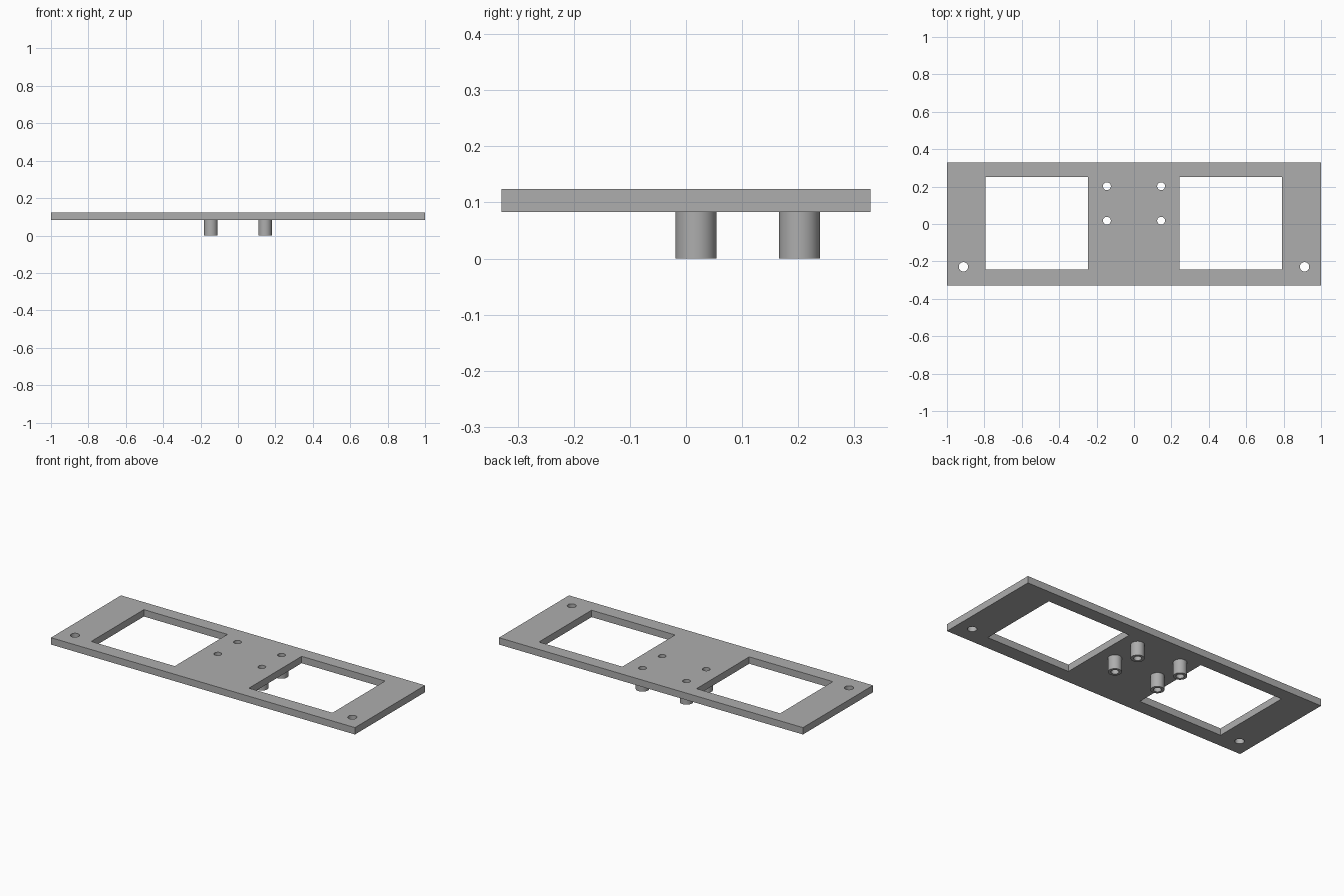
import bpy
import bmesh
from math import cos, sin, pi, radians

cube = bpy.data.objects.get("Cube")
if cube:
    bpy.data.objects.remove(cube, do_unlink=True)

GREY = (0.42, 0.42, 0.42, 1)
mat = bpy.data.materials.new("plain grey")
mat.use_nodes = True
mat.diffuse_color = GREY
mat.node_tree.nodes["Principled BSDF"].inputs["Base Color"].default_value = GREY

PLATE_BOTTOM, PLATE_TOP = 0.083, 0.124
BORE = 0.021


def rect(x0, x1, y0, y1):
    return [(x0, y0), (x1, y0), (x1, y1), (x0, y1)]


def circle(cx, cy, r, n=48):
    return [(cx + r * cos(2 * pi * i / n), cy + r * sin(2 * pi * i / n)) for i in range(n)]


def extrude_profile(name, loops, z0, z1):
    """Fill the outer loop minus the inner loops and extrude it from z0 to z1."""
    curve = bpy.data.curves.new(name, "CURVE")
    curve.dimensions = "2D"
    curve.fill_mode = "BOTH"
    curve.extrude = (z1 - z0) / 2
    for loop in loops:
        spline = curve.splines.new("POLY")
        spline.points.add(len(loop) - 1)
        for point, (x, y) in zip(spline.points, loop):
            point.co = (x, y, 0, 1)
        spline.use_cyclic_u = True
    obj = bpy.data.objects.new(name, curve)
    obj.location.z = (z0 + z1) / 2
    bpy.context.collection.objects.link(obj)
    bpy.ops.object.select_all(action="DESELECT")
    obj.select_set(True)
    bpy.context.view_layer.objects.active = obj
    bpy.ops.object.convert(target="MESH")
    obj = bpy.context.object

    # Weld the caps to the walls
    bm = bmesh.new()
    bm.from_mesh(obj.data)
    bmesh.ops.remove_doubles(bm, verts=bm.verts, dist=1e-5)
    bmesh.ops.recalc_face_normals(bm, faces=bm.faces)
    bm.to_mesh(obj.data)
    bm.free()
    obj.data.materials.clear()
    obj.data.materials.append(mat)
    bpy.ops.object.shade_smooth_by_angle(angle=radians(30))
    return obj


post_spots = [(sx * 0.145, y) for sx in (-1, 1) for y in (0.0175, 0.202)]

# Plate with two windows, two mounting holes and four post bores
loops = [rect(-1, 1, -0.329, 0.329),
         rect(-0.795, -0.245, -0.244, 0.251),
         rect(0.243, 0.792, -0.244, 0.251)]
loops += [circle(sx * 0.912, -0.229, 0.025) for sx in (-1, 1)]
loops += [circle(x, y, BORE) for x, y in post_spots]
extrude_profile("plate", loops, PLATE_BOTTOM, PLATE_TOP)

# Hollow posts under the plate
for (x, y), label in zip(post_spots, ("right_front", "right_back", "left_front", "left_back")):
    extrude_profile("post_" + label, [circle(x, y, 0.0365), circle(x, y, BORE)], 0, PLATE_BOTTOM)
